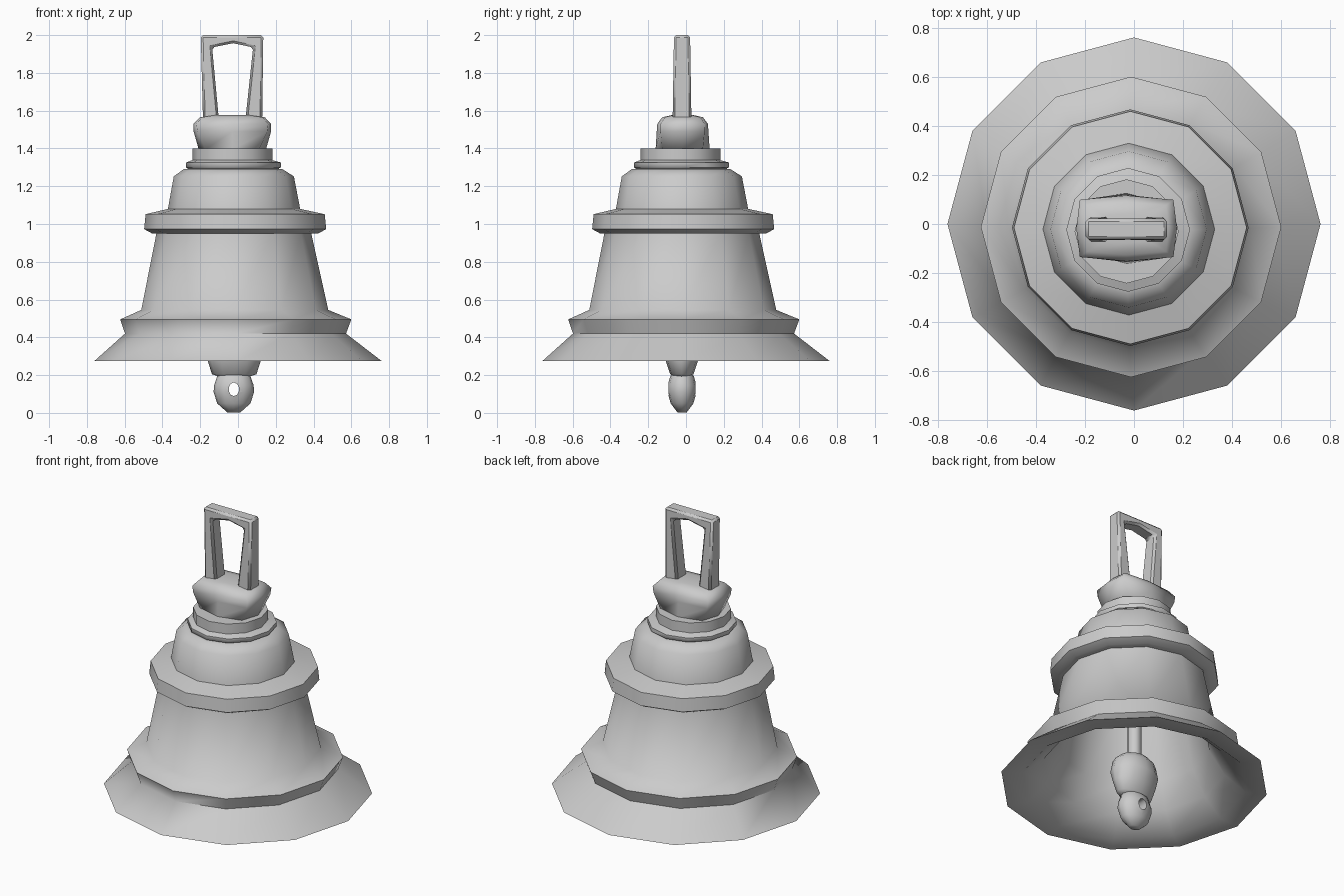
import bpy, bmesh, math

if "Cube" in bpy.data.objects:
    bpy.data.objects.remove(bpy.data.objects["Cube"])

def finish(name, bm, angle=60, bevel=0):
    bmesh.ops.recalc_face_normals(bm, faces=bm.faces)
    mesh = bpy.data.meshes.new(name)
    bm.to_mesh(mesh)
    bm.free()
    ob = bpy.data.objects.new(name, mesh)
    bpy.context.collection.objects.link(ob)
    shade(ob, angle)
    if bevel:
        mod = ob.modifiers.new("soft_edges", 'BEVEL')
        mod.width, mod.segments = bevel, 1
    return ob

def shade(ob, angle):
    bpy.ops.object.select_all(action='DESELECT')
    bpy.context.view_layer.objects.active = ob
    ob.select_set(True)
    bpy.ops.object.shade_smooth_by_angle(angle=math.radians(angle))

def circle(n):
    return [(math.cos(2 * math.pi * i / n), math.sin(2 * math.pi * i / n)) for i in range(n)]

def box_round(u, v):
    """Eight-point outline: side middles plus corners at (u, v)."""
    return [(1, 0), (u, v), (0, 1), (-u, v), (-1, 0), (-u, -v), (0, -1), (u, -v)]

def stack(name, outlines, rings, angle=60):
    """Skin rings (half x, half y, z, centre x, centre y), ends closed."""
    bm = bmesh.new()
    loops = [[bm.verts.new((cx + hx * u, cy + hy * v, z)) for u, v in outline]
             for outline, (hx, hy, z, cx, cy) in zip(outlines, rings)]
    n = len(loops[0])
    for a, b in zip(loops, loops[1:]):
        for i in range(n):
            j = (i + 1) % n
            bm.faces.new((a[i], a[j], b[j], b[i]))
    bm.faces.new(loops[0])
    bm.faces.new(loops[-1])
    return finish(name, bm, angle)

# Bell shell: inside wall (radius, z, centre offset), then the outside wall back up
wall = [(.15, 1.22, -.022), (.25, 1.18, -.022), (.29, 1.06, -.022), (.34, .95, -.022),
        (.43, .54, -.016), (.52, .39, -.012), (.64, .285, -.005), (.76, .275, 0),
        (.585, .42, -.013), (.612, .495, -.012), (.495, .545, -.017), (.410, .95, -.022),
        (.44, .95, -.015), (.482, .973, -.015), (.474, 1.052, -.015), (.35, 1.08, -.021),
        (.318, 1.252, -.022), (.262, 1.29, -.026), (.238, 1.293, -.026),
        (.252, 1.30, -.024), (.252, 1.325, -.024), (.212, 1.338, -.03), (.212, 1.40, -.03)]
stack("bell_body", [circle(12)] * len(wall), [(r, r, z, c, c) for r, z, c in wall], 65)

# Crown block under the handle, rounder at its foot
crown = [(.178, .143, 1.395), (.205, .137, 1.49), (.205, .134, 1.53),
         (.172, .108, 1.565), (.10, .06, 1.576)]
stack("crown_block",
      [box_round(.8, .75), box_round(.9, .85)] + [box_round(.93, .87)] * 3,
      [(hx, hy, z, -.03, -.018) for hx, hy, z in crown], 75)

# Hanging loop: an arch outline given depth, slightly thinner at the top
arch = [(-.185, 1.54), (-.197, 2), (.134, 2), (.128, 1.54), (.038, 1.54),
        (.08, 1.935), (-.025, 1.957), (-.137, 1.935), (-.100, 1.54)]
bm = bmesh.new()
sides = [[bm.verts.new((x, -.021 + s * (.050 - .016 * (z - 1.54)), z)) for x, z in arch]
         for s in (-1, 1)]
for side in sides:
    bm.faces.new(side)
for i in range(len(arch)):
    j = (i + 1) % len(arch)
    bm.faces.new((sides[0][i], sides[0][j], sides[1][j], sides[1][i]))
finish("hanging_loop", bm, 30, .012)

# Clapper: rod, flattened weight and pierced tip
stack("clapper_rod", [circle(6)] * 2, [(.043, .043, z, -.02, -.02) for z in (.40, 1.28)])
weight = [(.07, .035, .188), (.118, .062, .205), (.140, .085, .275), (.150, .11, .34),
          (.135, .10, .41), (.09, .07, .45), (.045, .04, .465)]
stack("clapper_weight", [circle(12)] * len(weight),
      [(hx, hy, z, -.02, -.022) for hx, hy, z in weight])
tip_rings = [(.035, .025, .003), (.088, .06, .05), (.107, .077, .11),
             (.105, .077, .145), (.088, .062, .195), (.045, .03, .225)]
tip = stack("clapper_tip", [circle(12)] * len(tip_rings),
            [(hx, hy, z, -.022, -.021) for hx, hy, z in tip_rings])

# Eye through the tip
bpy.ops.mesh.primitive_cylinder_add(vertices=10, radius=1, depth=1,
                                    location=(-.022, -.02, .125),
                                    rotation=(math.pi / 2, 0, 0))
cutter = bpy.context.object
cutter.name = "eye_cutter"
cutter.scale = (.028, .036, .4)
cutter.hide_render = True
mod = tip.modifiers.new("eye", 'BOOLEAN')
mod.operation, mod.object, mod.solver = 'DIFFERENCE', cutter, 'EXACT'
bpy.context.view_layer.objects.active = tip
bpy.ops.object.modifier_apply(modifier="eye")
bpy.data.objects.remove(cutter)
shade(tip, 60)
